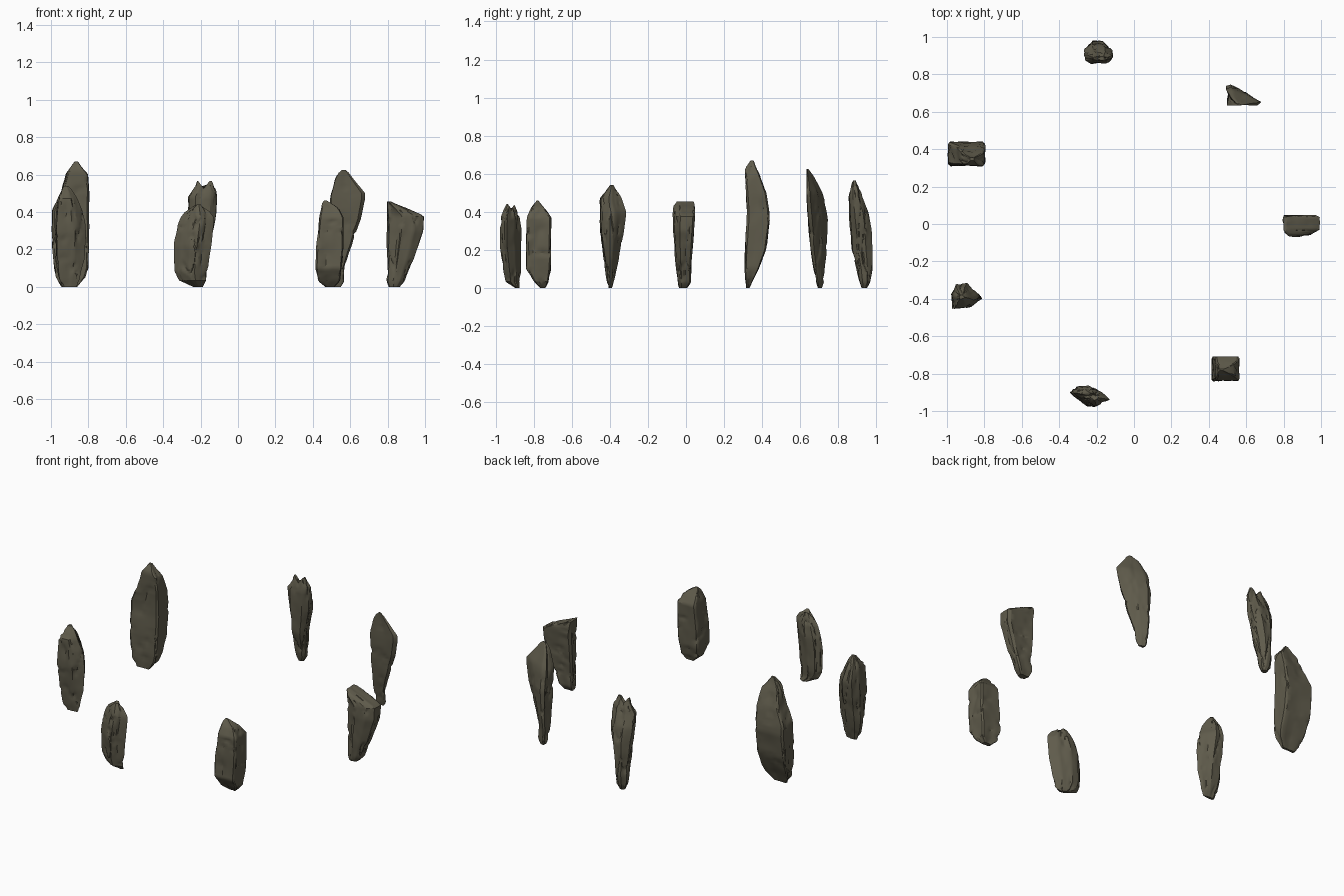
import bpy, bmesh, math
from mathutils import Vector, noise

rock = bpy.data.materials.new("olive grey rock")
rock.diffuse_color = (0.115, 0.105, 0.071, 1)

LEVELS, EDGE = 40, 6


def bounds_at(rows, z):
    """Interpolate (x0, x1, y0, y1) at a height."""
    for a, b in zip(rows, rows[1:]):
        if z <= b[0]:
            t = (z - a[0]) / (b[0] - a[0])
            return [p + (q - p) * t for p, q in zip(a[1:], b[1:])]
    return rows[-1][1:]


def weather(x, y, z, cx, cy, seed):
    """Pull a surface point inward with chips, strata and cracks."""
    o = Vector((seed * 7.3, seed * 3.1, seed * 1.7))
    p = Vector((x, y, z))
    d = 0.009 * (0.5 + 0.5 * noise.noise(p * 9 + o))
    d += 0.005 * (0.5 + 0.5 * noise.noise(Vector((x * 28, y * 28, z * 14)) + o))
    crack = abs(noise.noise(Vector((x * 13, y * 20, z * 3.5)) + o * 2))
    d += 0.009 * max(0, 1 - crack / 0.09)
    v = Vector((cx - x, cy - y))
    r = v.length
    if r > 1e-6:
        v *= min(d, r * 0.4) / r
    return x + v.x, y + v.y


def stone(name, section, rows, seed, notch=None):
    """Loft a plan outline (unit square) through rows of z, x0, x1, y0, y1."""
    outline = []
    for i, (u, v) in enumerate(section):
        u2, v2 = section[(i + 1) % len(section)]
        outline += [(u + (u2 - u) * k / EDGE, v + (v2 - v) * k / EDGE) for k in range(EDGE)]
    top = rows[-1][0]
    # cap rings, body rings, cap rings
    rings = [(0, 0.35), (0, 0.7)]
    rings += [(top * k / LEVELS, 1) for k in range(LEVELS + 1)]
    rings += [(top, 0.7), (top, 0.35)]
    bm = bmesh.new()
    grid = []
    for z, s in rings:
        x0, x1, y0, y1 = bounds_at(rows, z)
        cx, cy = (x0 + x1) / 2, (y0 + y1) / 2
        ring = []
        for u, v in outline:
            x = cx + (u - 0.5) * s * (x1 - x0)
            y = cy + (v - 0.5) * s * (y1 - y0)
            if s == 1:
                x, y = weather(x, y, z, cx, cy, seed)
            zz = z
            if notch:
                axis, pos, width, depth = notch
                near = max(0, 1 - abs((x, y)[axis] - pos) / width)
                zz -= depth * near * max(0, 1 - (top - z) / 0.1)
            ring.append(bm.verts.new((x, y, zz)))
        grid.append(ring)
    n = len(outline)
    for a, b in zip(grid, grid[1:]):
        for i in range(n):
            j = (i + 1) % n
            bm.faces.new((a[i], a[j], b[j], b[i]))
    bm.faces.new(grid[0])
    bm.faces.new(grid[-1])
    bmesh.ops.recalc_face_normals(bm, faces=bm.faces)
    me = bpy.data.meshes.new(name)
    bm.to_mesh(me)
    bm.free()
    me.materials.append(rock)
    ob = bpy.data.objects.new(name, me)
    bpy.context.collection.objects.link(ob)
    bpy.ops.object.select_all(action='DESELECT')
    ob.select_set(True)
    bpy.context.view_layer.objects.active = ob
    bpy.ops.object.shade_smooth_by_angle(angle=math.radians(32))


# plan outlines
BLOCK = [(0.06, 0), (0.95, 0), (1, 0.1), (1, 0.93), (0.94, 1), (0.05, 1), (0, 0.9), (0, 0.08)]
ROUND = [(0.25, 0), (0.8, 0.05), (1, 0.3), (1, 0.7), (0.75, 1), (0.3, 1), (0, 0.7), (0.04, 0.3)]
WEDGE = [(0.03, 0), (0.9, 0.02), (1, 0.22), (0.6, 0.72), (0.15, 1), (0, 0.92), (0.08, 0.5)]
POINT = [(0.05, 0), (0.65, 0.05), (1, 0.4), (0.95, 0.55), (0.55, 1), (0.15, 0.95), (0, 0.6)]
LENS = [(0.45, 0.05), (0.62, 0), (1, 0.35), (0.8, 0.72), (0.45, 1), (0.2, 0.95), (0, 0.68), (0.15, 0.42)]
CHIP = [(0.05, 0.3), (0.4, 0), (0.75, 0.1), (1, 0.35), (1, 0.9), (0.9, 1), (0.05, 1), (0, 0.85)]

# back stone, forked at the top
stone("back_stone", ROUND, [
    (0, -.23, -.18, .915, .96), (.03, -.245, -.165, .905, .975), (.1, -.25, -.16, .89, .985),
    (.2, -.255, -.15, .865, .985), (.31, -.265, -.125, .855, .98), (.4, -.275, -.11, .85, .965),
    (.48, -.275, -.108, .85, .93), (.51, -.255, -.11, .855, .925), (.565, -.225, -.135, .87, .9)],
    1, (0, -.183, .03, .04))

# back right stone, leaning blade
stone("back_right_stone", WEDGE, [
    (0, .505, .56, .69, .72), (.03, .495, .575, .68, .73), (.1, .49, .575, .665, .735),
    (.2, .49, .605, .65, .745), (.36, .485, .665, .635, .75), (.47, .485, .685, .63, .73),
    (.5, .49, .685, .63, .72), (.57, .51, .63, .63, .685), (.61, .53, .6, .63, .66),
    (.625, .55, .58, .632, .645)], 2)

# left tall stone
stone("left_tall_stone", BLOCK, [
    (0, -.95, -.85, .315, .335), (.05, -.98, -.81, .308, .36), (.1, -.99, -.795, .305, .385),
    (.2, -1, -.79, .305, .425), (.35, -1, -.79, .315, .445), (.41, -1, -.79, .315, .44),
    (.5, -.955, -.79, .31, .425), (.6, -.93, -.795, .305, .39), (.63, -.91, -.82, .305, .375),
    (.67, -.88, -.85, .335, .36)], 3)

# right stone, slanted top
stone("right_stone", CHIP, [
    (0, .8, .87, -.045, .01), (.03, .79, .895, -.055, .03), (.15, .79, .945, -.065, .035),
    (.3, .79, .995, -.075, .045), (.38, .79, 1, -.075, .052), (.415, .79, .92, -.075, .052),
    (.44, .792, .855, -.07, .05), (.455, .795, .82, -.06, .045)], 4)

# left front stone
stone("left_front_stone", POINT, [
    (0, -.945, -.86, -.41, -.385), (.04, -.965, -.84, -.42, -.37), (.15, -.98, -.815, -.437, -.345),
    (.28, -.985, -.805, -.455, -.32), (.4, -.98, -.82, -.46, -.31), (.47, -.97, -.85, -.46, -.33),
    (.52, -.95, -.88, -.42, -.36), (.54, -.94, -.9, -.405, -.375)], 5)

# front right stone, smooth block
stone("front_right_stone", BLOCK, [
    (0, .46, .52, -.77, -.735), (.03, .425, .55, -.80, -.72), (.1, .41, .56, -.845, -.705),
    (.22, .415, .57, -.845, -.705), (.37, .43, .57, -.842, -.702), (.42, .44, .545, -.82, -.74),
    (.45, .445, .5, -.795, -.765), (.46, .455, .48, -.785, -.775)], 6)

# front stone, thin slab
stone("front_stone", LENS, [
    (0, -.25, -.18, -.905, -.87), (.03, -.32, -.165, -.955, -.865), (.08, -.352, -.155, -.965, -.86),
    (.22, -.352, -.135, -.985, -.86), (.3, -.34, -.125, -.985, -.86), (.37, -.315, -.125, -.98, -.865),
    (.41, -.29, -.15, -.965, -.88), (.44, -.25, -.18, -.95, -.895)],
    7, (1, -.918, .018, .025))
